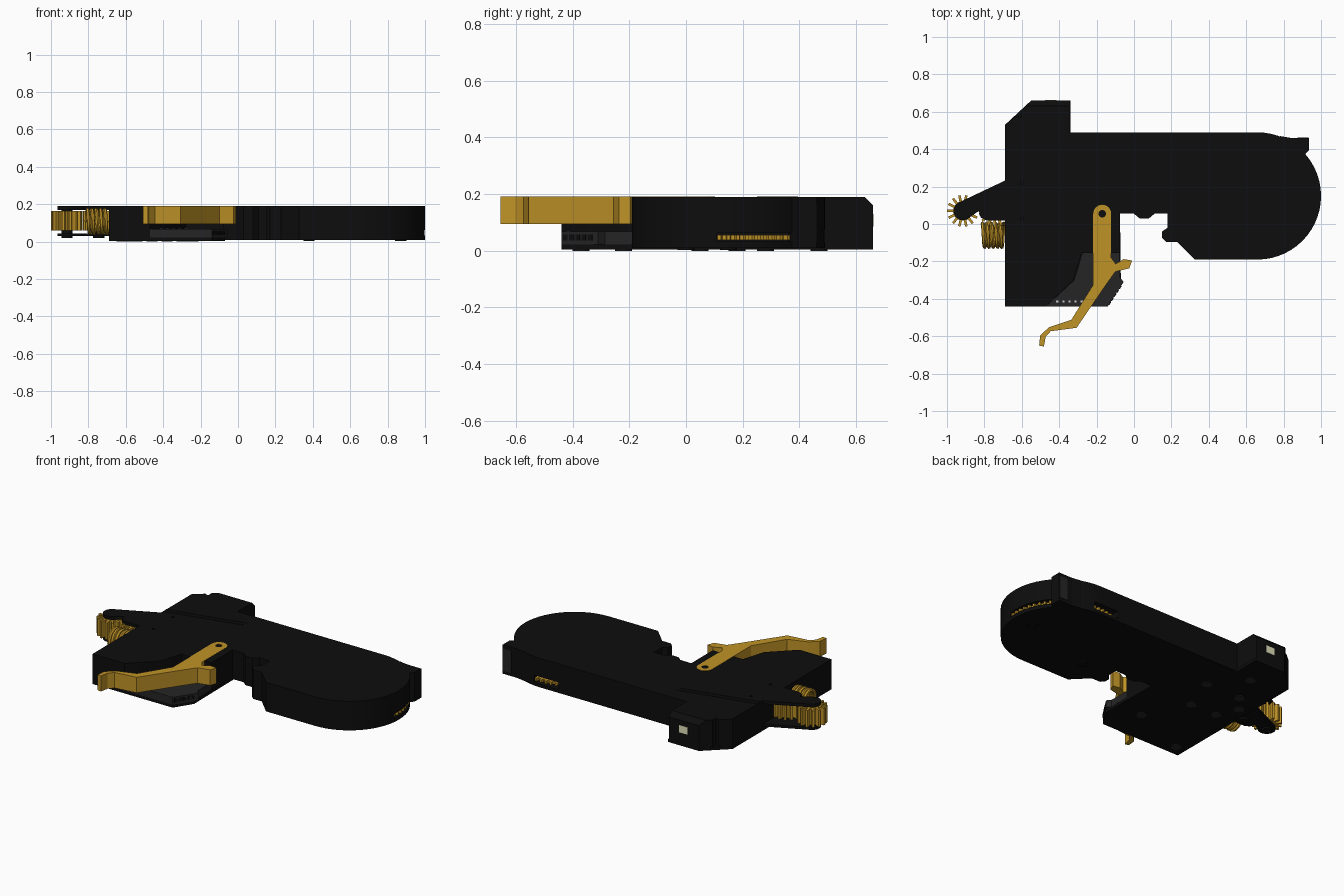
import bpy, bmesh
from math import sin, cos, pi, radians

if "Cube" in bpy.data.objects:
    bpy.data.objects.remove(bpy.data.objects["Cube"])


def material(name, r, g, b):
    m = bpy.data.materials.new(name)
    m.diffuse_color = (r, g, b, 1)
    m.use_nodes = True
    m.node_tree.nodes["Principled BSDF"].inputs["Base Color"].default_value = m.diffuse_color
    return m


BLACK = material("black", .004, .004, .004)
DARK = material("dark_grey", .018, .018, .018)
GOLD = material("gold", .52, .29, .02)
PALE = material("pale", .75, .75, .5)
WHITE = material("white", .85, .85, .85)


def prism(name, pts, z0, z1, mat=BLACK):
    """Extrude a plan outline from z0 to z1."""
    bm = bmesh.new()
    f = bm.faces.new([bm.verts.new((x, y, z0)) for x, y in pts])
    r = bmesh.ops.extrude_face_region(bm, geom=[f])
    bmesh.ops.translate(bm, vec=(0, 0, z1 - z0),
                        verts=[v for v in r["geom"] if isinstance(v, bmesh.types.BMVert)])
    bmesh.ops.recalc_face_normals(bm, faces=bm.faces)
    me = bpy.data.meshes.new(name)
    bm.to_mesh(me)
    bm.free()
    ob = bpy.data.objects.new(name, me)
    bpy.context.collection.objects.link(ob)
    me.materials.append(mat)
    return ob


def arc(cx, cy, r, a0, a1, n):
    return [(cx + r * cos(radians(a0 + (a1 - a0) * i / n)),
             cy + r * sin(radians(a0 + (a1 - a0) * i / n))) for i in range(n + 1)]


def disc(name, x, y, r, z0, z1, mat=BLACK, n=24):
    return prism(name, arc(x, y, r, 0, 360, n)[:-1], z0, z1, mat)


def box(name, x0, x1, y0, y1, z0, z1, mat=BLACK):
    return prism(name, [(x0, y0), (x1, y0), (x1, y1), (x0, y1)], z0, z1, mat)


def gear(name, x, y, r_in, r_out, teeth, z0, z1, turn=0):
    pts = []
    for i in range(teeth):
        for k, r in ((-.3, r_in), (-.17, r_out), (.17, r_out), (.3, r_in)):
            a = 2 * pi * (i + k + turn) / teeth
            pts.append((x + r * cos(a), y + r * sin(a)))
    return prism(name, pts, z0, z1, GOLD)


def cut(ob, cutter):
    cutter.hide_render = True
    m = ob.modifiers.new("cut", 'BOOLEAN')
    m.operation, m.solver, m.object = 'DIFFERENCE', 'EXACT', cutter
    bpy.ops.object.select_all(action='DESELECT')
    bpy.context.view_layer.objects.active = ob
    ob.select_set(True)
    bpy.ops.object.modifier_apply(modifier=m.name)
    bpy.data.objects.remove(cutter)


# Main housing with a round end and an angled recess for the lever
outline = [(-.69, -.44), (-.47, -.44), (-.325, -.30), (-.28, -.155), (-.075, -.155), (-.075, .055),
           (0, .055), (.03, .03), (.08, .03), (.11, .055), (.18, .055), (.18, -.02),
           (.15, -.04), (.15, -.075), (.17, -.095), (.23, -.095), (.325, -.19)]
outline += arc(.66, .15, .34, -90, 90, 28)
outline += [(-.345, .49), (-.345, .66), (-.55, .66), (-.605, .605), (-.605, .57),
            (-.63, .58), (-.69, .53)]
body = prism("housing", outline, .01, .19)

# Chamfer on the back edge of the head
wedge = box("cutter", -.8, -.2, -.1, .1, -.0205, .0205)
wedge.location = (0, .66, .19)
wedge.rotation_euler = (radians(-45), 0, 0)
bpy.context.view_layer.update()
cut(body, wedge)

# Slots that expose the wheel, and two holes on top
cut(body, box("cutter", .80, 1.1, .11, .39, .033, .062))
cut(body, box("cutter", .53, .70, .40, .6, .03, .075))
for y in (.03, .22):
    cut(body, disc("cutter", -.60, y, .008, .15, .25, n=12))
gear("slotted_wheel", .66, .15, .318, .336, 64, .038, .056)

# End tab
prism("end_tab", [(.78, .40), (.90, .36), (.935, .395), (.935, .46), (.84, .46), (.78, .47)], .01, .19)
box("tab_pad", .875, .932, .455, .463, .03, .17, DARK)

# Base plate, screw heads and pads below
prism("base_plate", [(-.69, -.44), (-.14, -.44), (-.07, -.33), (-.08, .48), (-.34, .48),
                     (-.34, .66), (-.55, .66), (-.69, .53)], .004, .022)
for i, (x, y) in enumerate([(-.62, -.37), (-.24, -.22), (-.38, .05), (-.56, .05), (-.54, .28),
                            (-.30, .28), (-.62, .18), (-.46, .47)]):
    disc(f"base_screw_{i}", x, y, .03, 0, .006, DARK, 16)
for i, (x, y) in enumerate([(.38, .0), (.87, .15)]):
    disc(f"foot_{i}", x, y, .03, .003, .012, BLACK, 16)

# Terminal block in the recess, with pins and sockets
prism("terminal_block", [(-.47, -.44), (-.14, -.44), (-.055, -.31), (-.075, -.285), (-.078, -.15),
                         (-.275, -.15), (-.32, -.30)], .022, .068, DARK)
for i in range(5):
    x = -.41 + i * .0325
    box(f"pin_{i}", x - .006, x + .006, -.421, -.409, .066, .07, WHITE)
    t = (i + .7) / 6
    s = box(f"socket_{i}", -.009, .009, -.003, .003, .036, .058)
    s.location = (-.14 + .085 * t, -.44 + .13 * t, 0)
    s.rotation_euler = (0, 0, radians(57))

# Lever with a round drilled hub
lever_pts = arc(-.17, .055, .048, 0, 180, 14)
lever_pts += [(-.218, -.325), (-.335, -.512), (-.455, -.552), (-.502, -.597), (-.507, -.65),
              (-.482, -.655), (-.472, -.603), (-.445, -.573), (-.307, -.555), (-.15, -.325),
              (-.10, -.255), (-.025, -.237), (-.01, -.195), (-.055, -.188), (-.098, -.213),
              (-.122, -.18)]
lever = prism("lever", lever_pts, .095, .1915, GOLD)
cut(lever, disc("cutter", -.17, .055, .02, .15, .25))
disc("pivot_pin", -.17, .055, .0195, .10, .180)

# Fork arm that carries the drive gears
arm = [(-.66, .24), (-.69, .232)] + arc(-.915, .07, .05, 115, 300, 12)
arm += [(-.83, .07), (-.82, .035), (-.79, .02), (-.66, .02)]
prism("arm_upper", arm, .17, .19)
prism("arm_lower", arm, .03, .045)
for i, (x, turn) in enumerate([(-.915, 0), (-.745, .5)]):
    gear(f"drive_gear_{i}", x, .07, .052, .085, 14, .06, .165, turn)
    disc(f"gear_shaft_{i}", x, .07, .03, .02, .18)

# Coil spring: helix along x
cu = bpy.data.curves.new("spring", 'CURVE')
cu.dimensions = '3D'
cu.bevel_depth, cu.bevel_resolution = .0105, 1
n, turns = 100, 5
sp = cu.splines.new('POLY')
sp.points.add(n)
for i, p in enumerate(sp.points):
    a = 2 * pi * turns * i / n
    p.co = (-.81 + .115 * i / n, -.06 + .063 * cos(a), .108 + .063 * sin(a), 1)
spring = bpy.data.objects.new("spring", cu)
bpy.context.collection.objects.link(spring)
cu.materials.append(GOLD)
bpy.ops.object.select_all(action='DESELECT')
bpy.context.view_layer.objects.active = spring
spring.select_set(True)
bpy.ops.object.convert(target='MESH')

# Indicator window on the head and thin ribs on top
box("indicator_window", -.475, -.415, .655, .662, .085, .13, PALE)
for i, y in enumerate((.25, .28)):
    prism(f"top_rib_{i}", [(-.69, y), (-.215, y + .11), (-.215, y + .116), (-.69, y + .006)], .188, .192)

# Smooth the curved walls, keep hard edges
bpy.ops.object.select_all(action='DESELECT')
for ob in bpy.context.scene.objects:
    if ob.name.startswith(("housing", "lever", "spring", "arm", "gear_shaft", "pivot", "base_screw", "foot")):
        ob.select_set(True)
        bpy.context.view_layer.objects.active = ob
bpy.ops.object.shade_smooth_by_angle(angle=radians(30))
